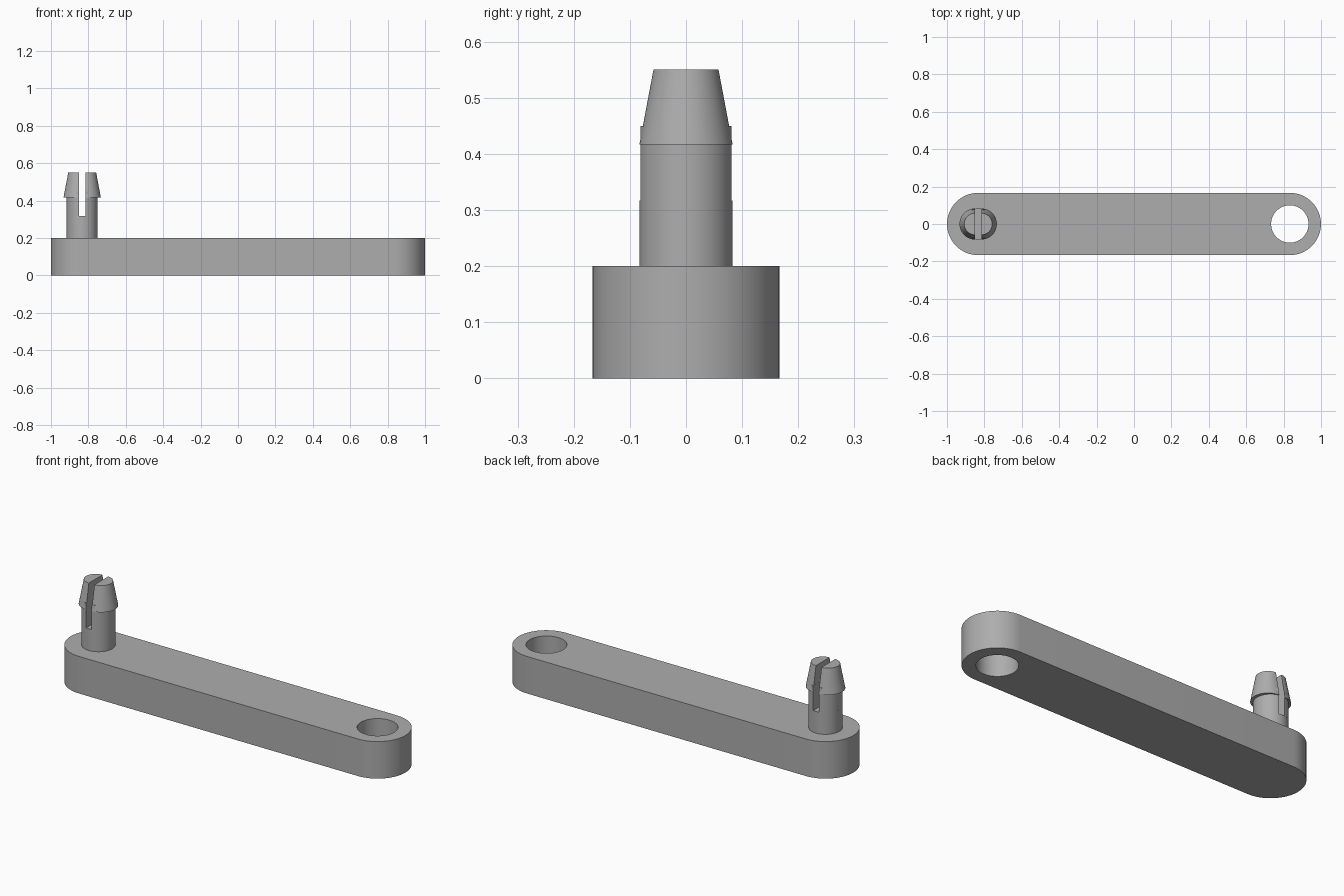
import bpy
import bmesh
from math import sin, cos, pi

cube = bpy.data.objects.get("Cube")
if cube:
    bpy.data.objects.remove(cube)

grey = bpy.data.materials.new("plain grey")
grey.use_nodes = True
colour = (0.42, 0.42, 0.42, 1)
grey.diffuse_color = colour
grey.node_tree.nodes["Principled BSDF"].inputs["Base Color"].default_value = colour

END = 0.833      # distance of each end centre from the middle
HEIGHT = 0.2     # thickness of the link
PIN = 0.083      # pin radius
SLOT = 0.0167    # half the slot width
SLOT_Z, HEAD_Z, STEM_TOP, TOP = 0.317, 0.417, 0.45, 0.55
STEPS = 32


def arc(cx, r, start, end, z, steps=STEPS):
    """Points along an arc, both ends included."""
    angles = [start + (end - start) * i / steps for i in range(steps + 1)]
    return [(cx + r * cos(a), r * sin(a), z) for a in angles]


def loft(name, rings, loop=False):
    """Skin closed rings of equal length; cap the ends unless looped."""
    bm = bmesh.new()
    rings = [[bm.verts.new(p) for p in ring] for ring in rings]
    pairs = list(zip(rings, rings[1:]))
    if loop:
        pairs.append((rings[-1], rings[0]))
    else:
        bm.faces.new(rings[0])
        bm.faces.new(rings[-1])
    for a, b in pairs:
        for i in range(len(a)):
            bm.faces.new((a[i - 1], a[i], b[i], b[i - 1]))
    bmesh.ops.recalc_face_normals(bm, faces=bm.faces)
    mesh = bpy.data.meshes.new(name)
    bm.to_mesh(mesh)
    bm.free()
    mesh.materials.append(grey)
    obj = bpy.data.objects.new(name, mesh)
    bpy.context.collection.objects.link(obj)
    bpy.ops.object.select_all(action="DESELECT")
    obj.select_set(True)
    bpy.context.view_layer.objects.active = obj
    bpy.ops.object.shade_smooth_by_angle(angle=pi / 6)
    return obj


# Link bar with rounded ends and a through hole
def outline(z):
    r = END / 5
    return arc(END, r, -pi / 2, pi / 2, z) + arc(-END, r, pi / 2, 3 * pi / 2, z)


def hole(z):
    n = 2 * (STEPS + 1)
    first = -pi / 2 + pi / n
    return arc(END, 0.1, first, first + 2 * pi * (n - 1) / n, z, n - 1)


loft("link_bar", [outline(0), outline(HEIGHT), hole(HEIGHT), hole(0)], loop=True)

# Solid foot of the pin
loft("pin_foot", [arc(-END, PIN, 0, 2 * pi * 63 / 64, z, 63) for z in (HEIGHT, SLOT_Z)])

# Two prongs on either side of the slot, each with a tapered snap head
for side, turn in (("left", 0), ("right", pi)):
    sign = cos(turn)
    reach = math_angle = pi / 2 - SLOT / PIN
    loft(side + "_prong", [arc(-END, PIN, turn - reach, turn + reach, z)
                           for z in (SLOT_Z, STEM_TOP)])
    loft(side + "_snap_head", [arc(-END + sign * SLOT, r, turn - pi / 2, turn + pi / 2, z)
                               for z, r in ((HEAD_Z, PIN), (TOP, 0.058))])
